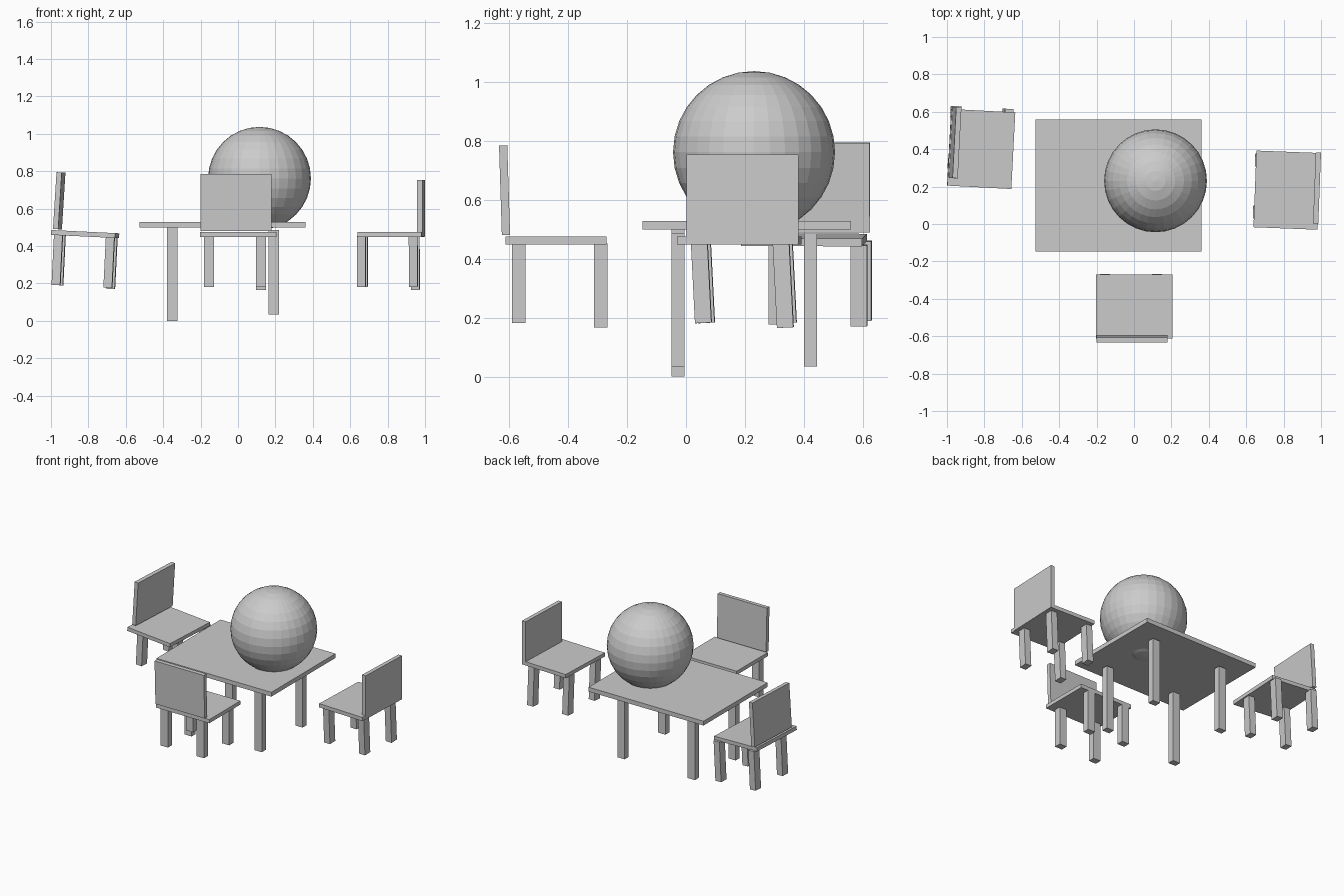
import bpy
from math import radians
from mathutils import Matrix, Vector

default = bpy.data.objects.get("Cube")
if default:
    bpy.data.objects.remove(default)


def box(name, centre, size, frame=Matrix(), turn=Matrix()):
    """Box placed in a frame, with an optional turn about its own centre."""
    bpy.ops.mesh.primitive_cube_add(size=1)
    ob = bpy.context.object
    ob.name = name
    scale = Matrix.Diagonal((*size, 1))
    ob.matrix_world = frame @ Matrix.Translation(centre) @ turn @ scale
    return ob


def rot(degrees, axis):
    return Matrix.Rotation(radians(degrees), 4, axis)


def chair(name, seat, yaw, tilt, leg_mid, back, low_leg, low_z, leg_lean=0, recline=0):
    """Chair whose backrest is on its local -y side."""
    frame = Matrix.Translation(seat) @ rot(tilt, 'Y') @ rot(yaw, 'Z')
    box(name + "_seat", (0, 0, 0), (0.41, 0.343, 0.026), frame)
    box(name + "_backrest", back, (0.38, 0.028, 0.304), frame, rot(recline, 'X'))
    # Legs reach up to the underside of the seat; one is slightly longer
    for sx in (-1, 1):
        for sy in (-1, 1):
            bottom = -0.28 - (low_z if (sx, sy) == low_leg else 0)
            top = -0.01
            centre = (leg_mid[0] + sx * 0.139, leg_mid[1] + sy * 0.139, (top + bottom) / 2)
            side = "left" if sx > 0 else "right"
            end = "front" if sy > 0 else "back"
            box(f"{name}_{end}_{side}_leg", centre, (0.056, 0.046, top - bottom),
                frame, rot(leg_lean, 'Y'))


# Table
box("table_top", (-0.083, 0.206, 0.514), (0.888, 0.707, 0.03))
for side, x in (("right", -0.352), ("left", 0.19)):
    for end, y in (("front", -0.027), ("back", 0.423)):
        long_leg = side == "right" and end == "front"
        low, high = (0, 0.505) if long_leg else (0.035, 0.485)
        box(f"table_{end}_{side}_leg", (x, y, (low + high) / 2), (0.056, 0.044, high - low))

# Ball resting on the table
bpy.ops.mesh.primitive_uv_sphere_add(segments=32, ring_count=16, radius=0.275,
                                     location=(0.115, 0.231, 0.762))
bpy.context.object.name = "ball"

# Three chairs around the table
chair("front_chair", (0.002, -0.441, 0.462), 0, 0, (-0.018, 0.012),
      (-0.012, -0.175, 0.171), (1, 1), 0.016, recline=1.8)
chair("left_chair", (0.818, 0.181, 0.462), 87.8, 0, (0.015, 0.015),
      (0.017, -0.16, 0.14), (1, -1), 0.016, leg_lean=-2.9)
chair("right_chair", (-0.817, 0.401, 0.464), -93, 2.8, (-0.055, 0.001),
      (-0.026, -0.149, 0.171), (-1, 1), 0.006, recline=-0.8)
